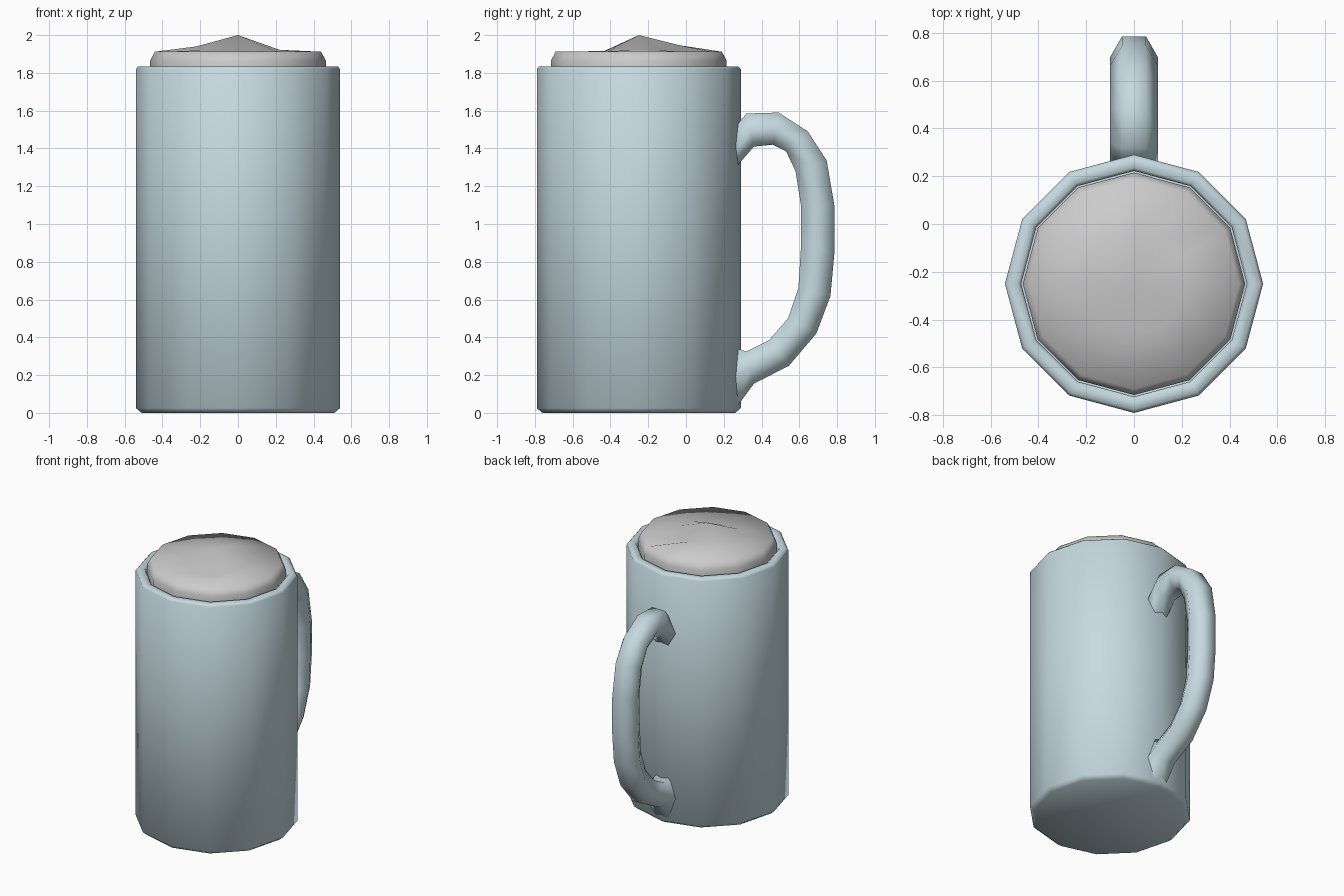
import bpy, math

if "Cube" in bpy.data.objects:
    bpy.data.objects.remove(bpy.data.objects["Cube"])

CY = -0.25   # centre of the mug in y
N = 12


def mesh_object(name, verts, faces, color=None, angle=None):
    me = bpy.data.meshes.new(name)
    me.from_pydata(verts, [], faces)
    ob = bpy.data.objects.new(name, me)
    bpy.context.collection.objects.link(ob)
    bpy.ops.object.select_all(action='DESELECT')
    ob.select_set(True)
    bpy.context.view_layer.objects.active = ob
    if angle:
        bpy.ops.object.shade_smooth_by_angle(angle=math.radians(angle))
    else:
        bpy.ops.object.shade_smooth()
    if color:
        me.materials.append(color)
    return ob


def bridge(rings, n):
    return [(r * n + i, r * n + (i + 1) % n, (r + 1) * n + (i + 1) % n, (r + 1) * n + i)
            for r in range(rings - 1) for i in range(n)]


def ring(r, z):
    return [(r * math.cos(2 * math.pi * i / N), CY + r * math.sin(2 * math.pi * i / N),
             z[i] if isinstance(z, list) else z) for i in range(N)]


glaze = bpy.data.materials.new("pale_blue_glaze")
glaze.diffuse_color = (0.56, 0.70, 0.75, 1)
glaze.use_nodes = True
glaze.node_tree.nodes["Principled BSDF"].inputs["Base Color"].default_value = glaze.diffuse_color

# mug body: twelve-sided wall with bevelled foot and rim, hollow inside
profile = [(0.51, 0), (0.54, 0.025), (0.54, 1.82), (0.527, 1.835),
           (0.485, 1.835), (0.472, 1.82), (0.472, 0.08)]
verts = [v for r, z in profile for v in ring(r, z)]
faces = bridge(len(profile), N)
faces.append(tuple(reversed(range(N))))
faces.append(tuple(range(len(verts) - N, len(verts))))
mesh_object("mug_body", verts, faces, glaze, 65)

# foam: lumpy top rising to a peak in the middle
lumps = [1.922, 1.92, 1.905, 1.945, 1.95, 1.945, 1.94, 1.92, 1.912, 1.895, 1.90, 1.918]
levels = [(0.45, 1.72), (0.465, 1.78), (0.465, 1.865), (0.44, 1.912), (0.22, lumps)]
verts = [v for r, z in levels for v in ring(r, z)]
faces = bridge(len(levels), N)
faces.append(tuple(reversed(range(N))))
last = len(verts) - N
verts.append((0, CY, 2.0))
faces += [(last + i, last + (i + 1) % N, last + N) for i in range(N)]
mesh_object("foam", verts, faces)

# handle: hexagonal tube given by outer and inner (y, z) points
path = [((0.25, 1.50), (0.25, 1.285)), ((0.32, 1.585), (0.36, 1.41)),
        ((0.49, 1.59), (0.46, 1.42)), ((0.645, 1.49), (0.53, 1.385)),
        ((0.745, 1.335), (0.58, 1.28)), ((0.785, 1.10), (0.61, 1.09)),
        ((0.785, 0.84), (0.61, 0.90)), ((0.765, 0.62), (0.595, 0.66)),
        ((0.69, 0.42), (0.54, 0.50)), ((0.545, 0.25), (0.44, 0.385)),
        ((0.36, 0.155), (0.32, 0.325)), ((0.26, 0.02), (0.24, 0.35))]
verts = []
for (oy, oz), (iy, iz) in path:
    my, mz = (oy + iy) / 2, (oz + iz) / 2
    verts += [(-0.1, my, mz), (-0.05, iy, iz), (0.05, iy, iz),
              (0.1, my, mz), (0.05, oy, oz), (-0.05, oy, oz)]
faces = bridge(len(path), 6)
faces.append(tuple(reversed(range(6))))
faces.append(tuple(range(len(verts) - 6, len(verts))))
mesh_object("handle", verts, faces, glaze, 75)
